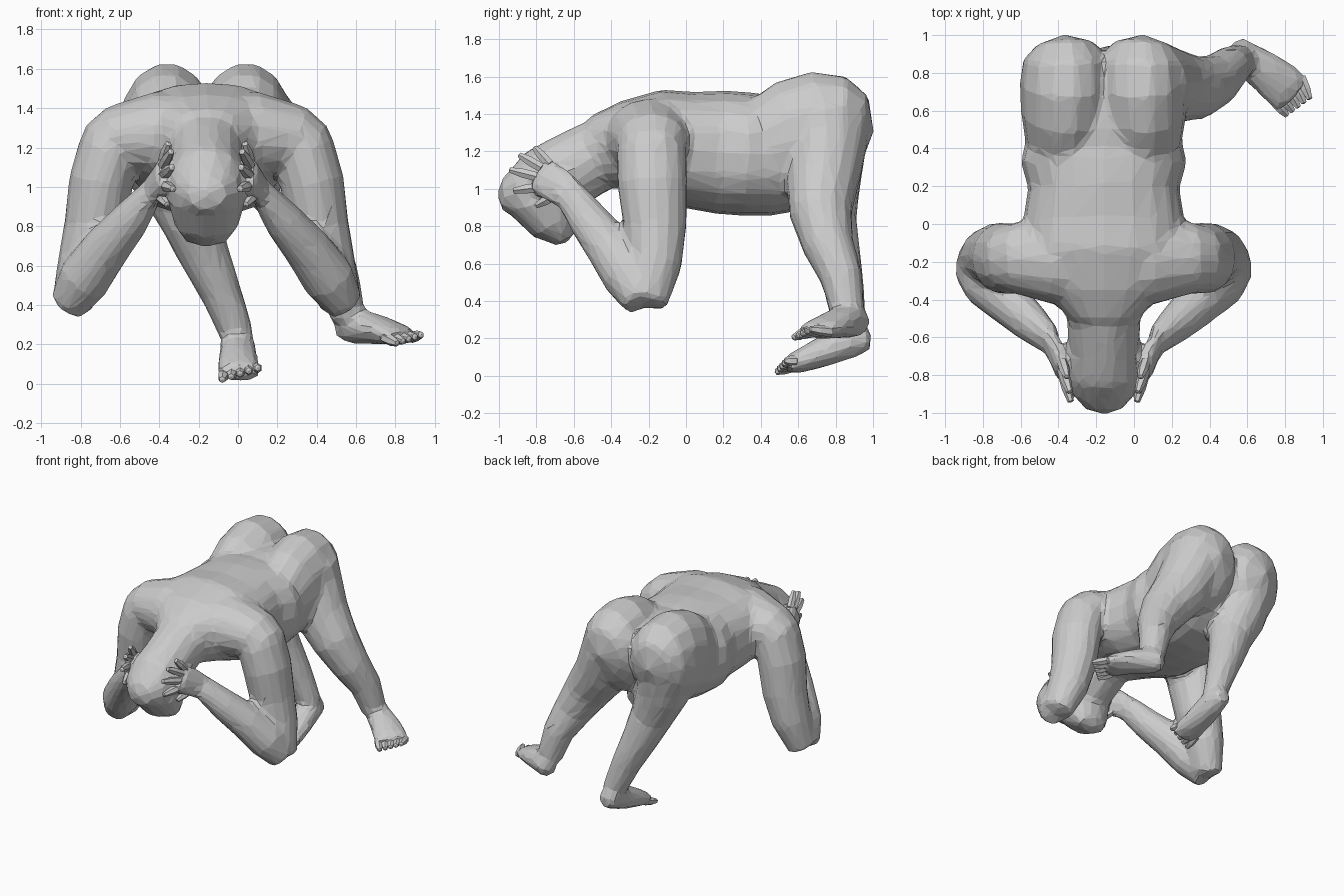
import bpy, bmesh, math
from mathutils import Vector

CX = -0.16  # symmetry axis of the upper body


def loft(bm, rings, ref=(1, 0, 0), sides=14, power=1.0, cap=0.35):
    """Skin elliptical rings (x, y, z, radius along ref, radius across)."""
    ref = Vector(ref)
    pts = [Vector(r[:3]) for r in rings]
    loops, tans = [], []
    for i, r in enumerate(rings):
        t = (pts[min(i + 1, len(pts) - 1)] - pts[max(i - 1, 0)]).normalized()
        u = (ref - t * ref.dot(t)).normalized()
        v = t.cross(u)
        loop = []
        for k in range(sides):
            a = 2 * math.pi * k / sides
            c, s = math.cos(a), math.sin(a)
            c = math.copysign(abs(c) ** power, c)
            s = math.copysign(abs(s) ** power, s)
            loop.append(bm.verts.new(pts[i] + u * c * r[3] + v * s * r[4]))
        loops.append(loop)
        tans.append(t)
    for a, b in zip(loops, loops[1:]):
        for k in range(sides):
            n = (k + 1) % sides
            bm.faces.new((a[k], a[n], b[n], b[k]))
    # rounded tips
    for i, sign in ((0, -1), (-1, 1)):
        d = cap * min(rings[i][3:5])
        tip = bm.verts.new(pts[i] + tans[i] * sign * d)
        for k in range(sides):
            bm.faces.new((loops[i][k], loops[i][(k + 1) % sides], tip))


def mirror(rings):
    return [(2 * CX - r[0],) + tuple(r[1:]) for r in rings]


def finish(bm, name):
    bmesh.ops.recalc_face_normals(bm, faces=bm.faces)
    me = bpy.data.meshes.new(name)
    bm.to_mesh(me)
    bm.free()
    ob = bpy.data.objects.new(name, me)
    bpy.context.collection.objects.link(ob)
    return ob


def digits(name, pairs, r, ref):
    """Fingers or toes from (base, tip) pairs."""
    bm = bmesh.new()
    for base, tip in pairs:
        a, b = Vector(base), Vector(tip)
        m = a.lerp(b, 0.55)
        loft(bm, [(*a, r, r), (*m, r, r), (*b, r * 0.6, r * 0.6)], ref, 6)
    finish(bm, name)


body = bmesh.new()

# torso
loft(body, [(CX, y, z, rx, rz) for y, z, rx, rz in (
    (-0.48, 1.2, 0.2, 0.19), (-0.32, 1.23, 0.35, 0.24),
    (-0.15, 1.24, 0.43, 0.29), (0.0, 1.21, 0.43, 0.31),
    (0.19, 1.195, 0.4, 0.33), (0.33, 1.185, 0.44, 0.33),
    (0.43, 1.18, 0.415, 0.325), (0.56, 1.2, 0.41, 0.32),
    (0.74, 1.24, 0.34, 0.27))], sides=20, power=0.85)

# shoulder girdle bridging the arms
girdle = [(0.4, -0.19, 1.19, 0.13, 0.16), (0.31, -0.18, 1.24, 0.17, 0.19),
          (0.1, -0.19, 1.265, 0.22, 0.24)]
loft(body, girdle + mirror(girdle[::-1]), ref=(0, 0, 1))

# neck and skull, then the face turned down
loft(body, [(CX, y, z, rx, r) for y, z, rx, r in (
    (-0.36, 1.22, 0.27, 0.2), (-0.5, 1.165, 0.195, 0.195),
    (-0.65, 1.08, 0.19, 0.205), (-0.78, 1.01, 0.205, 0.205),
    (-0.9, 0.97, 0.17, 0.15), (-0.98, 0.97, 0.1, 0.09))])
loft(body, [(CX, y, z, rx, ry) for y, z, rx, ry in (
    (-0.645, 0.73, 0.11, 0.06), (-0.7, 0.81, 0.165, 0.135),
    (-0.77, 0.93, 0.2, 0.21), (-0.74, 1.04, 0.18, 0.18))])

# glutes
glute = [(CX + x, y, z, rx, rz) for x, y, z, rx, rz in (
    (0.21, 0.46, 1.2, 0.21, 0.3), (0.205, 0.59, 1.26, 0.235, 0.335),
    (0.2, 0.74, 1.3, 0.245, 0.34), (0.2, 0.87, 1.32, 0.23, 0.285),
    (0.205, 0.95, 1.31, 0.16, 0.19))]

# arms: upper arm, forearm, palm
upper_arm = [(0.25, -0.19, 1.28, 0.12, 0.17), (0.33, -0.185, 1.19, 0.165, 0.19),
             (0.375, -0.18, 1.03, 0.165, 0.19), (0.41, -0.165, 0.8, 0.155, 0.17),
             (0.46, -0.17, 0.6, 0.14, 0.15), (0.525, -0.22, 0.4, 0.105, 0.125)]
forearm = [(0.54, -0.23, 0.41, 0.1, 0.115), (0.46, -0.31, 0.535, 0.135, 0.14),
           (0.35, -0.41, 0.69, 0.12, 0.13), (0.23, -0.52, 0.83, 0.1, 0.11),
           (0.13, -0.61, 0.96, 0.065, 0.09)]
palm = [(0.13, -0.61, 0.96, 0.05, 0.09), (0.09, -0.69, 1.02, 0.045, 0.105),
        (0.06, -0.79, 1.08, 0.035, 0.1)]
for part in (glute, upper_arm, forearm, palm):
    loft(body, part)
    loft(body, mirror(part))

# legs: left crosses inward, right steps outward
loft(body, [(-0.38, 0.745, 1.4, 0.215, 0.225),
            (-0.375, 0.755, 1.25, 0.21, 0.22), (-0.32, 0.75, 1.02, 0.19, 0.185),
            (-0.24, 0.76, 0.83, 0.155, 0.155), (-0.17, 0.805, 0.65, 0.13, 0.13),
            (-0.085, 0.845, 0.46, 0.105, 0.11), (0.0, 0.88, 0.24, 0.085, 0.085)])
loft(body, [(0.066, 0.745, 1.4, 0.215, 0.225),
            (0.1, 0.755, 1.25, 0.22, 0.22), (0.2, 0.73, 1.05, 0.2, 0.2),
            (0.33, 0.72, 0.87, 0.17, 0.17), (0.43, 0.76, 0.7, 0.14, 0.14),
            (0.51, 0.83, 0.53, 0.11, 0.115), (0.56, 0.865, 0.34, 0.09, 0.09)])

# feet
loft(body, [(0.0, 0.975, 0.2, 0.065, 0.065), (0.0, 0.88, 0.19, 0.095, 0.09),
            (0.0, 0.75, 0.135, 0.085, 0.1), (0.005, 0.61, 0.08, 0.065, 0.11),
            (0.01, 0.54, 0.055, 0.045, 0.11)], ref=(0, 0, 1))
loft(body, [(0.53, 0.94, 0.285, 0.07, 0.065), (0.59, 0.88, 0.295, 0.095, 0.09),
            (0.69, 0.81, 0.28, 0.08, 0.11), (0.79, 0.73, 0.255, 0.06, 0.125),
            (0.845, 0.68, 0.24, 0.04, 0.12)], ref=(0, 0, 1))

# fuse into one skin, then reduce to flat facets
skin = finish(body, "body")
rm = skin.modifiers.new("fuse", 'REMESH')
rm.mode = 'VOXEL'
rm.voxel_size = 0.02
sm = skin.modifiers.new("soften", 'SMOOTH')
sm.factor, sm.iterations = 0.5, 8
dc = skin.modifiers.new("facets", 'DECIMATE')
dc.ratio = 0.055
dg = bpy.context.evaluated_depsgraph_get()
baked = bpy.data.meshes.new_from_object(skin.evaluated_get(dg))
skin.modifiers.clear()
skin.data = baked
for p in baked.polygons:
    p.use_smooth = False

# fingers on the temples
fingers = [((0.06, -0.77, 1.01), (0.01, -0.92, 0.99)),
           ((0.06, -0.78, 1.06), (0.015, -0.94, 1.1)),
           ((0.06, -0.77, 1.11), (0.02, -0.89, 1.18)),
           ((0.06, -0.73, 1.13), (0.035, -0.81, 1.22)),
           ((0.09, -0.69, 0.97), (0.04, -0.8, 0.91))]
digits("right_fingers", fingers, 0.028, (1, 0, 0))
digits("left_fingers", [(mirror([a])[0], mirror([b])[0]) for a, b in fingers],
       0.028, (1, 0, 0))

# toes
digits("left_toes", [((-0.07 + 0.04 * i, 0.59, 0.055 + 0.006 * i),
                      (-0.08 + 0.045 * i, 0.48 + 0.012 * i, 0.02 + 0.015 * i))
                     for i in range(5)], 0.028, (0, 0, 1))
digits("right_toes", [((0.745 + 0.035 * i, 0.645 + 0.033 * i, 0.235),
                       (0.81 + 0.03 * i, 0.575 + 0.022 * i, 0.205 + 0.011 * i))
                      for i in range(5)], 0.028, (0, 0, 1))
